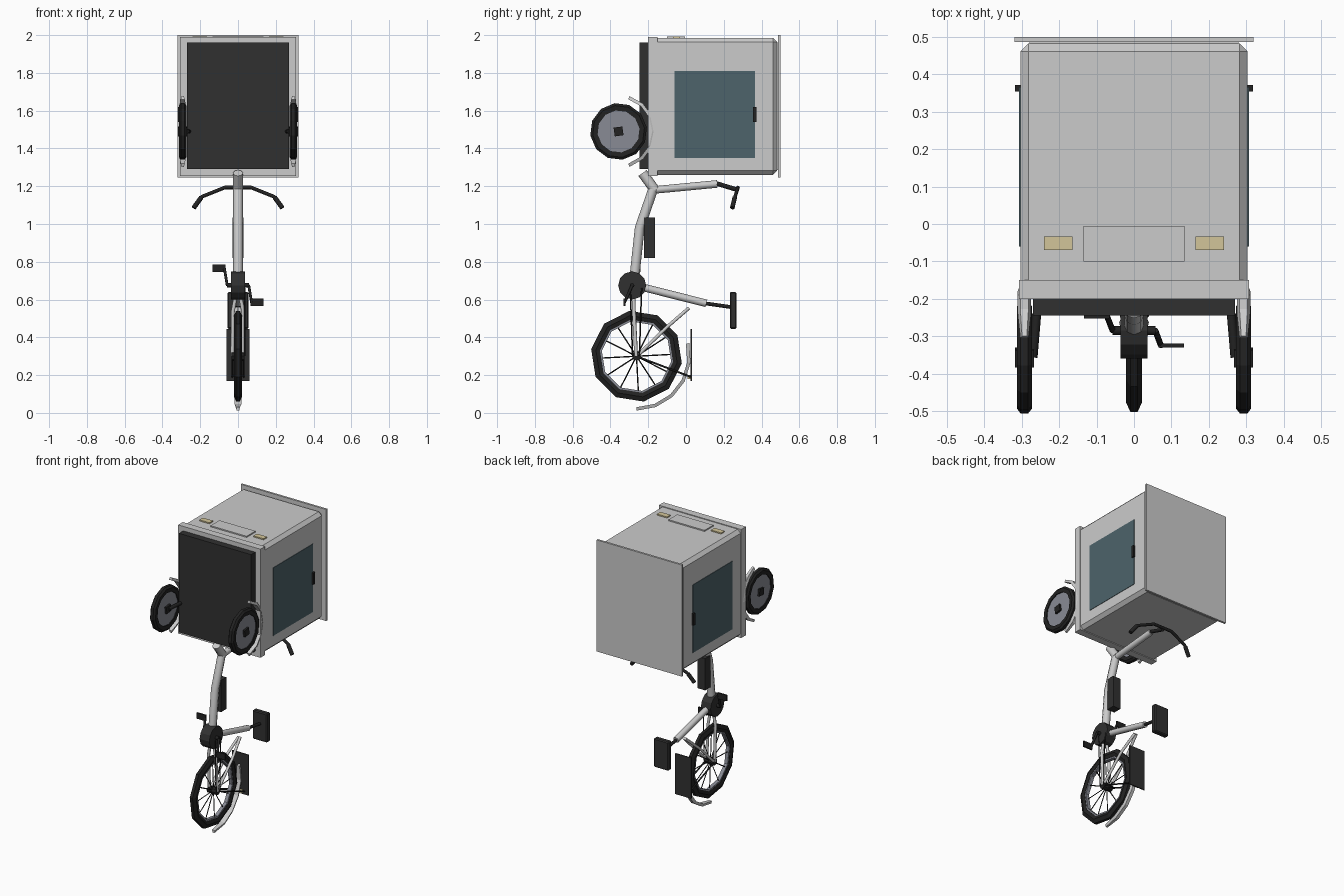
import bpy, bmesh, math
from mathutils import Vector, Matrix

if "Cube" in bpy.data.objects:
    bpy.data.objects.remove(bpy.data.objects["Cube"])


def mat(name, c):
    m = bpy.data.materials.new(name)
    m.diffuse_color = (*c, 1)
    m.use_nodes = True
    m.node_tree.nodes["Principled BSDF"].inputs["Base Color"].default_value = m.diffuse_color
    return m


GREY = mat("light grey paint", (0.6, 0.6, 0.6))
BLACK = mat("black", (0.016, 0.016, 0.016))
DARK = mat("dark grey", (0.03, 0.03, 0.03))
GLASS = mat("dark teal window", (0.075, 0.125, 0.145))
DISC = mat("blue grey disc", (0.25, 0.26, 0.3))
AMBER = mat("pale yellow lamp", (0.65, 0.56, 0.32))


def finish(name, bm, m):
    bmesh.ops.recalc_face_normals(bm, faces=bm.faces)
    me = bpy.data.meshes.new(name)
    bm.to_mesh(me)
    bm.free()
    me.materials.append(m)
    ob = bpy.data.objects.new(name, me)
    bpy.context.collection.objects.link(ob)
    return ob


def box(name, x, y, z, m, bevel=0):
    """Box from (min, max) ranges, optionally chamfered."""
    bm = bmesh.new()
    bmesh.ops.create_cube(bm, size=1)
    for v in bm.verts:
        v.co = Vector([(r[0] + r[1]) / 2 + c * (r[1] - r[0]) for r, c in zip((x, y, z), v.co)])
    if bevel:
        bmesh.ops.bevel(bm, geom=bm.edges[:], offset=bevel, segments=1, affect='EDGES')
    return finish(name, bm, m)


def tube(name, pts, r, m, res=2):
    """Round bar along a polyline."""
    cu = bpy.data.curves.new(name, 'CURVE')
    cu.dimensions = '3D'
    cu.bevel_depth, cu.bevel_resolution, cu.use_fill_caps = r, res, True
    sp = cu.splines.new('POLY')
    sp.points.add(len(pts) - 1)
    for p, q in zip(sp.points, pts):
        p.co = (*q, 1)
    cu.materials.append(m)
    ob = bpy.data.objects.new(name, cu)
    bpy.context.collection.objects.link(ob)
    bpy.ops.object.select_all(action='DESELECT')
    ob.select_set(True)
    bpy.context.view_layer.objects.active = ob
    bpy.ops.object.convert(target='MESH')
    return ob


def ring(name, c, profile, n, phase, m):
    """Closed (x, radius) profile spun around the x axis through c."""
    bm = bmesh.new()
    rows = []
    for i in range(n):
        a = math.radians(phase) + 2 * math.pi * i / n
        rows.append([bm.verts.new((c[0] + x, c[1] + r * math.cos(a), c[2] + r * math.sin(a)))
                     for x, r in profile])
    k = len(profile)
    for i in range(n):
        for j in range(k):
            a, b = rows[i], rows[(i + 1) % n]
            bm.faces.new((a[j], b[j], b[(j + 1) % k], a[(j + 1) % k]))
    return finish(name, bm, m)


def disc(name, c, r, half, n, phase, m):
    """Solid cylinder along x."""
    bm = bmesh.new()
    M = Matrix.Translation(c) @ Matrix.Rotation(math.radians(phase), 4, 'X') @ Matrix.Rotation(math.pi / 2, 4, 'Y')
    bmesh.ops.create_cone(bm, cap_ends=True, segments=n, radius1=r, radius2=r, depth=2 * half, matrix=M)
    return finish(name, bm, m)


def mudguard(name, c, r0, r1, a0, a1, half, n, m):
    """Curved band around a wheel with chamfered outer edges and tapered ends."""
    bm = bmesh.new()
    rows = []
    for i in range(n + 1):
        a = math.radians(a0 + (a1 - a0) * i / n)
        w = half * (0.6 if i in (0, n) else 1)
        rows.append([bm.verts.new((c[0] + x, c[1] + r * math.cos(a), c[2] + r * math.sin(a)))
                     for x, r in ((-w, r0), (w, r0), (w * .6, r1), (-w * .6, r1))])
    for a, b in zip(rows, rows[1:]):
        for j in range(4):
            bm.faces.new((a[j], b[j], b[(j + 1) % 4], a[(j + 1) % 4]))
    bm.faces.new(rows[0])
    bm.faces.new(rows[-1])
    return finish(name, bm, m)


# Cargo box
box("cargo_box", (-.304, .304), (-.2, .483), (1.26, 1.985), GREY, .022)
box("box_base_rim", (-.308, .308), (-.2, -.15), (1.255, 1.99), GREY)
box("box_lid", (-.319, .319), (.486, .5), (1.245, 2.0), GREY)
box("lid_seal", (-.28, .28), (.475, .49), (1.285, 1.96), GREY)
box("box_floor", (-.27, .27), (-.245, -.195), (1.29, 1.96), DARK)
box("front_plate", (-.135, .135), (-.1, -.006), (1.98, 1.993), GREY)

for s, side in ((-1, "left"), (1, "right")):
    rng = lambda a, b: tuple(sorted((s * a, s * b)))
    box(side + "_window", rng(.302, .307), (-.06, .366), (1.35, 1.81), GLASS)
    box(side + "_door_handle", rng(.304, .318), (.354, .372), (1.54, 1.62), BLACK)
    box(side + "_headlamp", rng(.165, .24), (-.07, -.033), (1.98, 1.993), AMBER)
    # Small cargo wheels
    c = (s * .293, -.357, 1.49)
    ring(side + "_small_tyre", c, ((-.018, .112), (-.02, .138), (-.01, .151), (.01, .151), (.02, .138), (.018, .112)),
         12, 8, BLACK)
    disc(side + "_small_wheel_disc", c, .118, .012, 12, 8, DISC)
    disc(side + "_small_hub", c, .033, .025, 4, 53, BLACK)
    mudguard(side + "_small_mudguard", c, .178, .196, -73, 73, .018, 6, GREY)
    tube(side + "_axle_mount", [(s * .27, -.357, 1.49), (s * .26, -.24, 1.49)], .012, BLACK)

# Frame
tube("head_tube", [(0, -.23, 1.27), (0, -.165, 1.18)], .027, GREY)
tube("main_tube", [(0, -.172, 1.19), (0, -.245, .98), (0, -.275, .7)], .026, GREY)
tube("handlebar_stem_tube", [(0, -.172, 1.18), (0, .165, 1.212)], .02, GREY)
tube("seat_tube", [(0, -.25, .67), (0, .108, .58)], .02, GREY)
tube("seat_post", [(0, .1, .58), (0, .24, .56)], .01, BLACK)
box("saddle", (-.055, .055), (.232, .268), (.445, .64), DARK, .006)
box("battery", (-.028, .028), (-.222, -.165), (.82, 1.035), DARK)

# Handlebar
tube("handlebar_clamp", [(0, .16, 1.215), (0, .275, 1.18)], .012, BLACK)
tube("handlebar", [(-.235, .245, 1.09), (-.19, .26, 1.145), (-.07, .275, 1.193), (.07, .275, 1.193),
                   (.19, .26, 1.145), (.235, .245, 1.09)], .01, BLACK)
for s in (-1, 1):
    tube("grip", [(s * .235, .245, 1.085), (s * .195, .258, 1.14)], .013, BLACK)

# Motor, cranks and pedals
disc("motor", (0, -.285, .675), .074, .036, 12, 0, DARK)
for s, py, pz in ((-1, -.247, .765), (1, -.325, .585)):
    tube("crank_axle", [(0, -.285, .675), (s * .058, -.285, .675)], .012, BLACK)
    tube("crank", [(s * .057, -.285, .675), (s * .072, py, pz)], .008, BLACK)
    x = sorted((s * .066, s * .134))
    box("pedal", x, (py - .005, py + .005), (pz - .02, pz + .02), BLACK)

# Rear wheel
hub = Vector((0, -.262, .3))
ring("rear_tyre", hub, ((-.014, .196), (-.021, .218), (-.01, .243), (.01, .243), (.021, .218), (.014, .196)),
     10, -9, BLACK)
ring("rear_rim", hub, ((-.012, .186), (.012, .186), (.012, .201), (-.012, .201)), 10, -9, DISC)
disc("rear_hub", hub, .024, .034, 8, 0, BLACK)
for i in range(12):
    a = math.radians(30 * i + 3)
    d = Vector((0, math.cos(a), math.sin(a)))
    tube("spoke", [hub + d * .01, hub + d * .192], .0035, BLACK, 0)
mudguard("rear_mudguard", hub, .27, .288, -90, 14, .018, 5, GREY)

# Rear stays, drive chain and rear flap
for s in (-1, 1):
    tube("chain_stay", [(s * .012, -.278, .62), (s * .027, -.276, .54), (s * .03, -.264, .3)], .01, GREY)
    tube("rack_stay", [(s * .028, -.25, .31), (s * .026, -.1, .455), (s * .006, .015, .555)], .009, GREY)
    tube("flap_strut", [(s * .03, -.262, .3), (s * .03, .027, .19)], .005, BLACK)
    tube("chain_run", [(.036, -.265 + s * .018, .3), (.036, -.265 + s * .03, .66)], .004, BLACK, 0)
box("rear_flap", (-.06, .06), (.024, .031), (.17, .445), DARK)
box("tail_lamp", (-.02, .02), (.008, .024), (.18, .2), AMBER)
